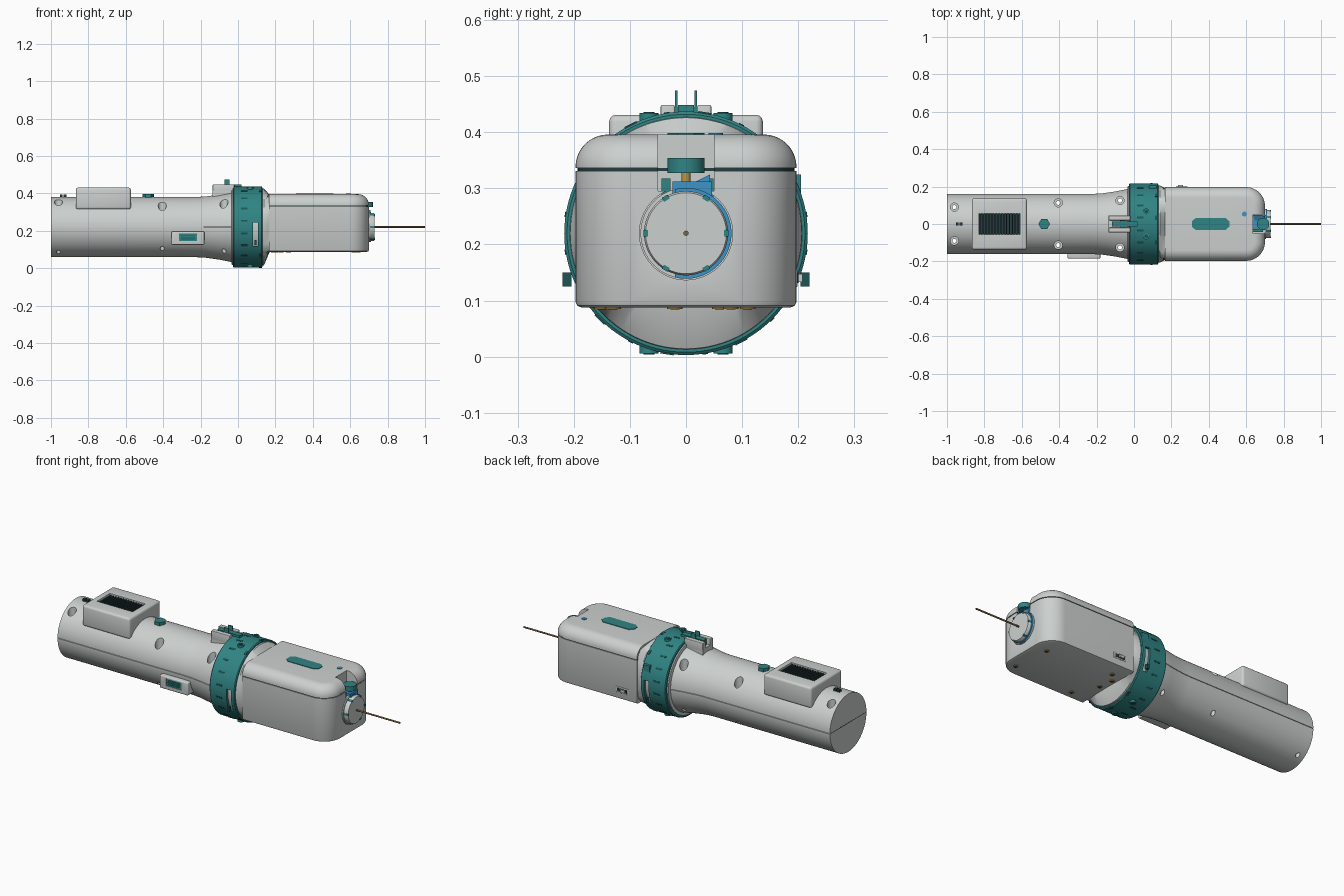
import bpy, bmesh
from math import cos, sin, pi
from mathutils import Matrix, Vector

if "Cube" in bpy.data.objects:
    bpy.data.objects.remove(bpy.data.objects["Cube"])

AX = 0.22  # height of the long axis
parts = []


def material(name, *rgb):
    m = bpy.data.materials.new(name)
    m.use_nodes = True
    m.diffuse_color = (*rgb, 1)
    m.node_tree.nodes["Principled BSDF"].inputs["Base Color"].default_value = (*rgb, 1)
    return m


GREY = material("light grey", 0.60, 0.63, 0.62)
TEAL = material("teal", 0.03, 0.23, 0.23)
DEEP = material("deep teal", 0.012, 0.09, 0.09)
DARK = material("charcoal", 0.02, 0.045, 0.05)
BLUE = material("blue", 0.045, 0.30, 0.58)
GOLD = material("brass", 0.50, 0.30, 0.07)
WIRE = material("bronze", 0.20, 0.14, 0.06)


def finish(name, bm, mat):
    bmesh.ops.recalc_face_normals(bm, faces=bm.faces)
    me = bpy.data.meshes.new(name)
    bm.to_mesh(me)
    bm.free()
    me.materials.append(mat)
    ob = bpy.data.objects.new(name, me)
    bpy.context.collection.objects.link(ob)
    parts.append(ob)
    return ob


def block(name, x, y, z, mat, bevel=0.0, turn=None):
    """Box from (min, max) ranges."""
    bm = bmesh.new()
    bmesh.ops.create_cube(bm, size=1)
    for v in bm.verts:
        v.co = [a + (b - a) * (c + 0.5) for (a, b), c in zip((x, y, z), v.co)]
    if bevel:
        bmesh.ops.bevel(bm, geom=bm.edges[:], offset=bevel, segments=3, profile=0.5, affect='EDGES')
    if turn:
        bmesh.ops.transform(bm, matrix=turn, verts=bm.verts)
    return finish(name, bm, mat)


def stack(name, rings, mat):
    """Closed skin over rings of equal length."""
    bm = bmesh.new()
    loops = [[bm.verts.new(p) for p in ring] for ring in rings]
    n = len(loops[0])
    for a, b in zip(loops, loops[1:]):
        for i in range(n):
            bm.faces.new((a[i], a[(i + 1) % n], b[(i + 1) % n], b[i]))
    bm.faces.new(loops[0])
    bm.faces.new(loops[-1])
    return finish(name, bm, mat)


def circle(x, r, n=96):
    return [(x, r * cos(2 * pi * i / n), AX + r * sin(2 * pi * i / n)) for i in range(n)]


def lathe(name, profile, mat):
    return stack(name, [circle(x, r) for x, r in profile], mat)


def post(name, x, y, z, r, mat, sides=24):
    """Upright cylinder with z as (bottom, top)."""
    ring = [(x + r * cos(2 * pi * i / sides), y + r * sin(2 * pi * i / sides)) for i in range(sides)]
    return stack(name, [[(px, py, h) for px, py in ring] for h in z], mat)


def cut(ob, cutter):
    mod = ob.modifiers.new("cut", 'BOOLEAN')
    mod.operation, mod.object, mod.solver = 'DIFFERENCE', cutter, 'EXACT'
    bpy.context.view_layer.objects.active = ob
    bpy.ops.object.modifier_apply(modifier=mod.name)


def drop(cutter):
    parts.remove(cutter)
    bpy.data.objects.remove(cutter)


# Rear tube with flared end, seam and counterbored screw holes
tube = lathe("rear_tube", [(-1, 0.161), (-0.22, 0.161), (-0.17, 0.164), (-0.10, 0.174),
                           (-0.03, 0.188), (0.02, 0.188)], GREY)
holes = [(x, s * y) for x, y in ((-0.96, 0.09), (-0.405, 0.113), (-0.075, 0.125)) for s in (1, -1)]
for x, y in holes:
    for r, low in ((0.022, AX + 0.05), (0.011, -0.1)):
        c = post("cutter", x, y, (low, 0.6), r, GREY)
        cut(tube, c)
        drop(c)
for y in ((0.155, 0.3), (-0.3, -0.155)):
    c = block("cutter", (-1.1, -0.03), y, (AX - 0.0015, AX + 0.0015), GREY)
    cut(tube, c)
    drop(c)
block("end_cap_seam", (-1.001, -0.99), (-0.155, 0.155), (AX - 0.001, AX + 0.001), DARK)

# Vent housing with recessed grille
vent = block("vent_housing", (-0.867, -0.573), (-0.137, 0.137), (0.315, 0.431), GREY, 0.012)
c = block("cutter", (-0.83, -0.61), (-0.057, 0.057), (0.395, 0.5), GREY)
cut(vent, c)
drop(c)
block("vent_floor", (-0.83, -0.61), (-0.057, 0.057), (0.393, 0.402), DARK)
for i in range(14):
    x = -0.826 + i * 0.0157
    block("vent_fin", (x, x + 0.007), (-0.057, 0.057), (0.40, 0.424), DARK)

# Small fittings on the tube
post("hex_button", -0.48, 0, (0.37, 0.397), 0.031, TEAL, 6)
for x in (-0.945, -0.925):
    block("rear_terminal", (x - 0.008, x + 0.008), (-0.009, 0.009), (0.37, 0.394), DARK)
side = block("side_display_housing", (-0.355, -0.18), (-0.185, -0.12), (0.125, 0.197), GREY, 0.006)
c = block("cutter", (-0.315, -0.22), (-0.2, -0.178), (0.146, 0.187), GREY)
cut(side, c)
drop(c)
block("side_display", (-0.315, -0.22), (-0.182, -0.176), (0.146, 0.187), TEAL)
for i in range(3):
    block("display_line", (-0.305, -0.23), (-0.184, -0.18), (0.154 + i * 0.01, 0.158 + i * 0.01), DEEP)

# Latch cradle in front of the collar
block("latch_base", (-0.135, -0.015), (-0.045, 0.045), (0.37, 0.415), GREY)
for s in (1, -1):
    a, b = sorted((s * 0.02, s * 0.045))
    block("latch_rail", (-0.135, -0.02), (a, b), (0.40, 0.449), GREY, 0.003)
    a, b = sorted((s * 0.0155, s * 0.0195))
    block("latch_prong", (-0.072, -0.045), (a, b), (0.41, 0.474), TEAL)
block("latch_bar", (-0.118, 0.02), (-0.014, 0.014), (0.41, 0.449), TEAL)
block("latch_cross", (-0.075, -0.045), (-0.022, 0.022), (0.41, 0.445), TEAL)

# Collar with side windows, grip slits and bosses
lathe("collar_lip", [(-0.036, 0.19), (-0.033, 0.203), (0.02, 0.203)], GREY)
collar = lathe("collar", [(-0.026, 0.212), (-0.022, 0.217), (0.126, 0.217), (0.13, 0.212)], TEAL)
c = block("cutter", (0.08, 0.108), (-0.3, 0.3), (0.12, 0.245), GREY)
bore = lathe("cutter_core", [(0.05, 0.203), (0.14, 0.203)], GREY)
cut(c, bore)
cut(collar, c)
drop(c)
drop(bore)
lathe("collar_inner_sleeve", [(0.06, 0.2035), (0.132, 0.2035)], GREY)
for s in (1, -1):
    block("collar_lever", (0.088, 0.10), (s * 0.212 - 0.008, s * 0.212 + 0.008), (0.125, 0.15), DEEP)
for i in range(20):
    a = 2 * pi * (i + 0.5) / 20
    spin = Matrix.Translation((0, 0, AX)) @ Matrix.Rotation(a, 4, 'X')
    block("grip_slit", (0.015, 0.05), (-0.005, 0.005), (0.212, 0.2185), DEEP, 0, spin)
    if i % 2 and abs(sin(a)) < 0.85:
        block("grip_rear_slit", (0.112, 0.127), (-0.012, 0.012), (0.212, 0.2185), DEEP, 0, spin)
for y in (-0.066, 0.066):
    post("upper_boss", 0.065, y, (0.40, 0.434), 0.017, TEAL)
    post("upper_boss_hole", 0.065, y, (0.43, 0.436), 0.010, DEEP)
    post("lower_boss", 0.065, y, (0.006, 0.04), 0.017, TEAL)
    post("lower_boss_hole", 0.065, y, (0.004, 0.01), 0.010, DEEP)
block("collar_stop", (0.08, 0.12), (0.185, 0.205), (0.275, 0.325), TEAL)


# Shoulder blending the round collar into the square head
def squared(x, hw, hh, cz, n=96):
    pts = []
    for i in range(n):
        t = 2 * pi * i / n
        r = min(hw / max(abs(cos(t)), 1e-6), hh / max(abs(sin(t)), 1e-6), 0.222)
        pts.append((x, r * cos(t), cz + r * sin(t)))
    return pts


stack("shoulder", [circle(0.12, 0.208), circle(0.138, 0.206), squared(0.172, 0.19, 0.148, 0.2415)], GREY)


# Head shells: plan outline rounded at the front, inset by height
def outline(inset, z):
    hw, fx, r = 0.197 - inset, 0.70 - inset, 0.10 - inset
    pts = [(0.165, -hw, z)]
    for sy, start in ((-1, -pi / 2), (1, 0)):
        for k in range(13):
            t = start + pi / 2 * k / 12
            pts.append((fx - r + r * cos(t), sy * (hw - r) + r * sin(t), z))
    return pts + [(0.165, hw, z)]


body = stack("head_body", [outline(0.01, 0.088), outline(0.003, 0.091), outline(0, 0.098),
                           outline(0, 0.331)], GREY)
R = 0.058
lid = stack("head_lid", [outline(0, 0.336)] +
            [outline(R * (1 - cos(k * pi / 20)), 0.396 - R + R * sin(k * pi / 20)) for k in range(11)], GREY)
gap = stack("head_gap", [outline(0.004, 0.325), outline(0.004, 0.34)], DARK)
notch = block("cutter", (0.635, 0.8), (-0.05, 0.05), (0.295, 0.5), GREY)
recess = lathe("cutter_round", [(0.68, 0.083), (0.8, 0.083)], GREY)
for ob in (body, lid, gap):
    cut(ob, notch)
cut(body, recess)
drop(notch)
drop(recess)

# Lid plate and lid button
pill = [(0.31, -0.014), (0.33, -0.033), (0.49, -0.033), (0.51, -0.014),
        (0.51, 0.014), (0.49, 0.033), (0.33, 0.033), (0.31, 0.014)]
stack("lid_plate", [[(x, y, z) for x, y in pill] for z in (0.392, 0.399)], TEAL)
post("lid_button", 0.59, 0.053, (0.39, 0.399), 0.013, BLUE)

# Sliding switch on the far side of the head
block("switch_frame", (0.215, 0.295), (0.19, 0.199), (0.124, 0.156), GREY, 0.003)
block("switch_slot", (0.225, 0.285), (0.19, 0.2005), (0.131, 0.149), DARK)
block("switch_slider", (0.235, 0.262), (0.19, 0.208), (0.133, 0.147), GREY)

# Brass inserts under the head
for x, y in ((0.64, -0.13), (0.62, 0.08), (0.27, -0.15), (0.23, 0.11), (0.20, -0.02), (0.19, 0.06)):
    post("insert_ring", x, y, (0.085, 0.10), 0.014, GOLD)
    post("insert_hole", x, y, (0.084, 0.10), 0.008, DARK)

# Nozzle with blue half rim, clips and wire
lathe("nozzle_base", [(0.67, 0.081), (0.705, 0.081)], GREY)
rim = lathe("nozzle_rim", [(0.69, 0.081), (0.712, 0.081)], BLUE)
c = block("cutter", (0.6, 0.8), (-0.2, -0.02), (0, 0.5), BLUE)
cut(rim, c)
drop(c)
lathe("nozzle_disc", [(0.69, 0.075), (0.725, 0.075), (0.73, 0.072)], GREY)
for i in range(6):
    spin = Matrix.Translation((0, 0, AX)) @ Matrix.Rotation(pi / 2 + i * pi / 3, 4, 'X')
    block("nozzle_clip", (0.70, 0.732), (-0.006, 0.006), (0.068, 0.076), TEAL, 0, spin)
lathe("wire", [(0.70, 0.0045), (1.0, 0.0045)], WIRE)

# Clamp in the notch: blue block, wedge, brass stem and knob
block("clamp_block", (0.637, 0.708), (-0.024, 0.046), (0.275, 0.312), BLUE)
stack("clamp_wedge", [[(x, 0.01, 0.308), (x, 0.043, 0.308), (x, 0.043, 0.325)] for x in (0.645, 0.70)], BLUE)
for y in (-0.036, 0.041):
    block("clamp_guide", (0.637, 0.69), (y - 0.008, y + 0.008), (0.285, 0.318), TEAL)
post("clamp_stem", 0.69, 0, (0.30, 0.33), 0.008, GOLD)
post("clamp_knob", 0.69, 0, (0.327, 0.354), 0.033, TEAL, 32)

# Smooth shading with crisp edges
bpy.ops.object.select_all(action='DESELECT')
for ob in parts:
    ob.select_set(True)
bpy.context.view_layer.objects.active = parts[0]
bpy.ops.object.shade_smooth_by_angle(angle=0.55)
